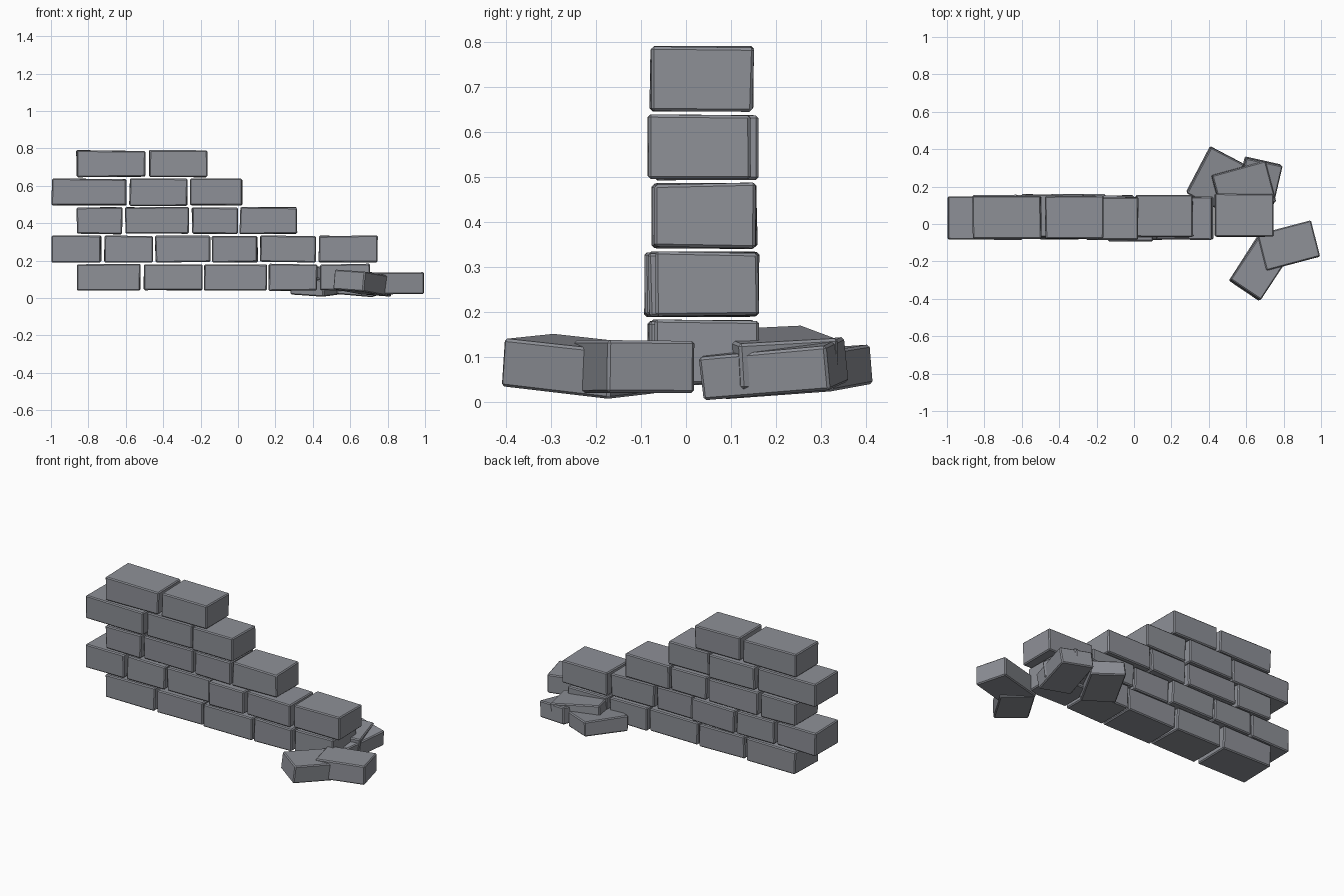
import bpy, bmesh, math, random
from mathutils import Vector, Matrix

if "Cube" in bpy.data.objects:
    bpy.data.objects.remove(bpy.data.objects["Cube"])

random.seed(4)

stone = bpy.data.materials.new("grey stone")
stone.diffuse_color = (0.27, 0.28, 0.31, 1)
stone.use_nodes = True
stone.node_tree.nodes["Principled BSDF"].inputs["Base Color"].default_value = stone.diffuse_color


def brick(name, centre, size, angle=0, rise_u=0, rise_v=0, jitter=0.003):
    """Chipped block: length along angle, with a slope along each axis."""
    a = math.radians(angle)
    u = Vector((math.cos(a), math.sin(a), rise_u)).normalized()
    v = Vector((-math.sin(a), math.cos(a), rise_v))
    n = u.cross(v).normalized()
    v = n.cross(u)
    turn = Matrix((u, v, n)).transposed()
    bm = bmesh.new()
    bmesh.ops.create_cube(bm, size=1)
    for p in bm.verts:
        p.co = Vector([c * s + random.uniform(-jitter, jitter)
                       for c, s in zip(p.co, size)])
    bmesh.ops.bevel(bm, geom=bm.edges[:], offset=0.006, segments=1,
                    affect='EDGES', clamp_overlap=True)
    for p in bm.verts:
        p.co = turn @ p.co + Vector(centre)
    mesh = bpy.data.meshes.new(name)
    bm.to_mesh(mesh)
    bm.free()
    mesh.materials.append(stone)
    bpy.context.collection.objects.link(bpy.data.objects.new(name, mesh))


# Standing wall: bottom, top, then (left, right, front y) for each brick
courses = [
    (0.041, 0.181, [(-.86, -.523, -.075), (-.505, -.192, -.08), (-.18, .155, -.085),
                    (.165, .423, -.08), (.44, .705, -.067)]),
    (0.192, 0.333, [(-.996, -.732, -.08), (-.715, -.456, -.075), (-.442, -.15, -.07),
                    (-.138, .105, -.092), (.12, .416, -.082), (.432, .745, -.067)]),
    (0.343, 0.485, [(-.862, -.62, -.073), (-.603, -.264, -.07), (-.245, -.002, -.075),
                    (.01, .316, -.07)]),
    (0.495, 0.637, [(-.996, -.597, -.082), (-.58, -.272, -.068), (-.255, .022, -.085)]),
    (0.648, 0.789, [(-.863, -.497, -.078), (-.474, -.165, -.078)]),
]
for row, (z0, z1, bricks) in enumerate(courses, 1):
    for col, (x0, x1, y0) in enumerate(bricks, 1):
        brick(f"wall_brick_{row}_{col}",
              ((x0 + x1) / 2, y0 + 0.113, (z0 + z1) / 2),
              (x1 - x0, 0.228, z1 - z0))

# Fallen bricks: centre, size, angle, slope along length, slope across
fallen = [
    ((.433, .245, .068), (.277, .2, .09), 62, .072, .075),
    ((.66, .196, .073), (.29, .2, .097), 77, .09, .1),
    ((.585, .19, .1), (.296, .225, .1), 15.5, -.1, .05),
    ((.67, -.235, .081), (.285, .195, .107), 57, -.1, .06),
    ((.827, -.115, .079), (.297, .2, .118), 14.5, 0, 0),
]
for i, spec in enumerate(fallen, 1):
    brick(f"fallen_brick_{i}", *spec, jitter=0.002)
